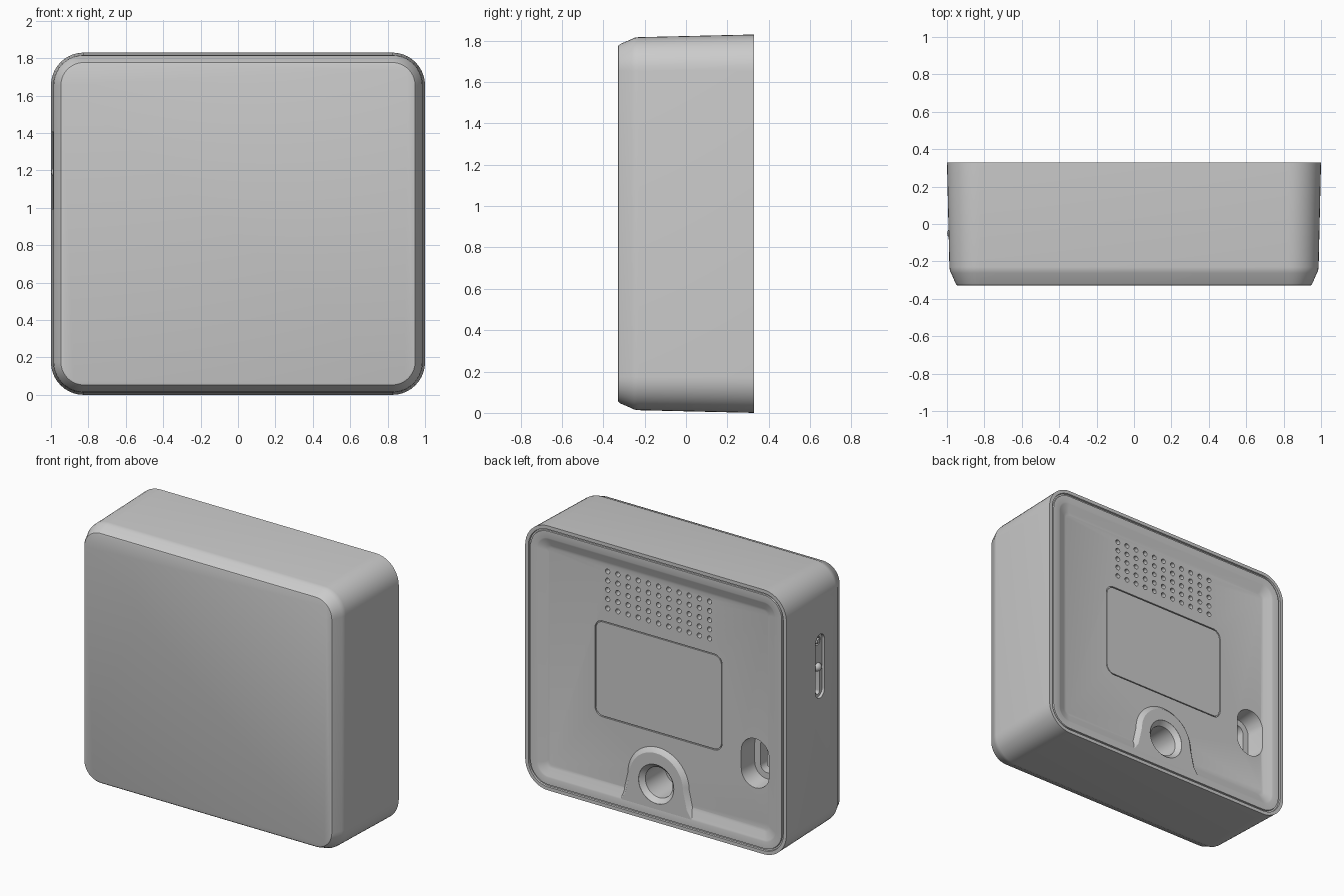
import bpy, bmesh, math
from mathutils import Vector

if "Cube" in bpy.data.objects:
    bpy.data.objects.remove(bpy.data.objects["Cube"])

CZ = 0.915


def rrect(hx, hz, r, cx=0.0, cz=0.0, n=10):
    """Rounded rectangle outline; r = half width gives a slot or circle."""
    pts = []
    for k, (sx, sz) in enumerate([(1, 1), (-1, 1), (-1, -1), (1, -1)]):
        for i in range(n + 1):
            a = math.pi / 2 * (k + i / n)
            pts.append((cx + sx * (hx - r) + r * math.cos(a),
                        cz + sz * (hz - r) + r * math.sin(a)))
    return pts


def add_loft(bm, sections, axis='y'):
    """Closed solid through (outline, depth) sections along y or x."""
    rings = []
    for pts, d in sections:
        rings.append([bm.verts.new((a, d, b) if axis == 'y' else (d, a, b))
                      for a, b in pts])
    n = len(rings[0])
    for r0, r1 in zip(rings, rings[1:]):
        for i in range(n):
            j = (i + 1) % n
            bm.faces.new((r0[i], r0[j], r1[j], r1[i]))
    bm.faces.new(rings[0])
    bm.faces.new(rings[-1])


def finish(name, bm):
    bmesh.ops.remove_doubles(bm, verts=bm.verts, dist=1e-5)
    bmesh.ops.recalc_face_normals(bm, faces=bm.faces)
    me = bpy.data.meshes.new(name)
    bm.to_mesh(me)
    bm.free()
    ob = bpy.data.objects.new(name, me)
    bpy.context.collection.objects.link(ob)
    return ob


def loft(name, sections, axis='y'):
    bm = bmesh.new()
    add_loft(bm, sections, axis)
    return finish(name, bm)


def activate(ob):
    bpy.ops.object.select_all(action='DESELECT')
    ob.select_set(True)
    bpy.context.view_layer.objects.active = ob


def cut(targets, cutter):
    cutter.hide_render = True
    for ob in targets:
        activate(ob)
        m = ob.modifiers.new("cut", 'BOOLEAN')
        m.operation = 'DIFFERENCE'
        m.solver = 'EXACT'
        m.object = cutter
        bpy.ops.object.modifier_apply(modifier=m.name)
    bpy.data.objects.remove(cutter)


# Housing: drafted shell, softened front chamfer, back rim and sunk panel
profile = [(0.062, -0.33), (0.053, -0.327), (0.046, -0.318), (0.022, -0.262),
           (0.016, -0.25), (0.013, -0.23), (0.0, 0.33), (0.024, 0.33),
           (0.026, 0.318), (0.036, 0.318), (0.038, 0.327), (0.085, 0.327),
           (0.095, 0.324), (0.145, 0.304), (0.16, 0.30)]
housing = loft("housing", [(rrect(1 - t, CZ - t, max(0.175 - t, 0.04), 0, CZ), y)
                           for t, y in profile])


# Raised arch around the mounting socket
def arch(o, n=28):
    pts = [((0.205 + o) * math.cos(math.pi * i / n),
            0.27 + (0.205 + o) * math.sin(math.pi * i / n)) for i in range(n + 1)]
    return [(0.29 + o, 0.06), (0.235 + o, 0.14)] + pts + \
           [(-0.235 - o, 0.14), (-0.29 - o, 0.06)]


mount_arch = loft("mount_arch", [(arch(0.03), 0.27), (arch(0.03), 0.30),
                                 (arch(0.006), 0.323), (arch(0.0), 0.3262)])


# Threaded socket bore with countersink
def circ(r, cx=0.0, cz=0.262):
    return rrect(r, r, r, cx, cz)


cut([housing, mount_arch],
    loft("socket_cutter", [(circ(0.135), 0.40), (circ(0.135), 0.325),
                           (circ(0.105), 0.295), (circ(0.105), 0.08)]))

# Speaker grille: 11 x 5 holes
bm = bmesh.new()
for c in range(11):
    for r in range(5):
        hole = rrect(0.017, 0.017, 0.017, (c - 5) * 0.078, 1.62 - r * 0.064, 4)
        add_loft(bm, [(hole, 0.35), (hole, 0.25)])
cut([housing], finish("grille_cutter", bm))

# Label panel: shallow pocket filled by a slightly smaller plate
cut([housing], loft("label_cutter", [(rrect(0.487, 0.332, 0.06, 0, 0.935), 0.35),
                                     (rrect(0.487, 0.332, 0.06, 0, 0.935), 0.288)]))
label_plate = loft("label_plate", [(rrect(0.48, 0.325, 0.054, 0, 0.935), 0.28),
                                   (rrect(0.48, 0.325, 0.054, 0, 0.935), 0.299)])

# Port recess with a narrower connector opening
def slot(hw, hh, cx=-0.74, cz=0.595):
    return rrect(hw, hh, hw, cx, cz)


cut([housing], loft("port_recess_cutter", [(slot(0.107, 0.17), 0.36),
                                           (slot(0.107, 0.17), 0.30),
                                           (slot(0.095, 0.158), 0.17)]))
cut([housing], loft("port_cutter", [(slot(0.05, 0.115), 0.2),
                                    (slot(0.05, 0.115), 0.10)]))
port_tongue = loft("port_tongue", [(rrect(0.014, 0.08, 0.008, -0.74, 0.595), 0.09),
                                   (rrect(0.014, 0.08, 0.008, -0.74, 0.595), 0.15)])

# Side switch: shallow slot, slider track, reset hole
SY = -0.05
cut([housing], loft("switch_cutter", [(slot(0.05, 0.22, SY, 1.2), -1.05),
                                      (slot(0.05, 0.22, SY, 1.2), -0.972)], 'x'))
cut([housing], loft("track_cutter", [(slot(0.02, 0.1, SY, 1.1), -1.05),
                                     (slot(0.02, 0.1, SY, 1.1), -0.94)], 'x'))
cut([housing], loft("reset_cutter", [(circ(0.03, SY, 1.37), -1.05),
                                     (circ(0.03, SY, 1.37), -0.95)], 'x'))
reset_button = loft("reset_button", [(circ(0.022, SY, 1.37), -0.94),
                                     (circ(0.022, SY, 1.37), -0.972),
                                     (circ(0.014, SY, 1.37), -0.98)], 'x')
bm = bmesh.new()
bmesh.ops.create_uvsphere(bm, u_segments=24, v_segments=12, radius=0.03)
bmesh.ops.translate(bm, verts=bm.verts, vec=Vector((-0.969, SY, 1.19)))
switch_knob = finish("switch_knob", bm)

for ob in (housing, mount_arch, label_plate, port_tongue, reset_button, switch_knob):
    activate(ob)
    bpy.ops.object.shade_smooth_by_angle(angle=math.radians(28))
